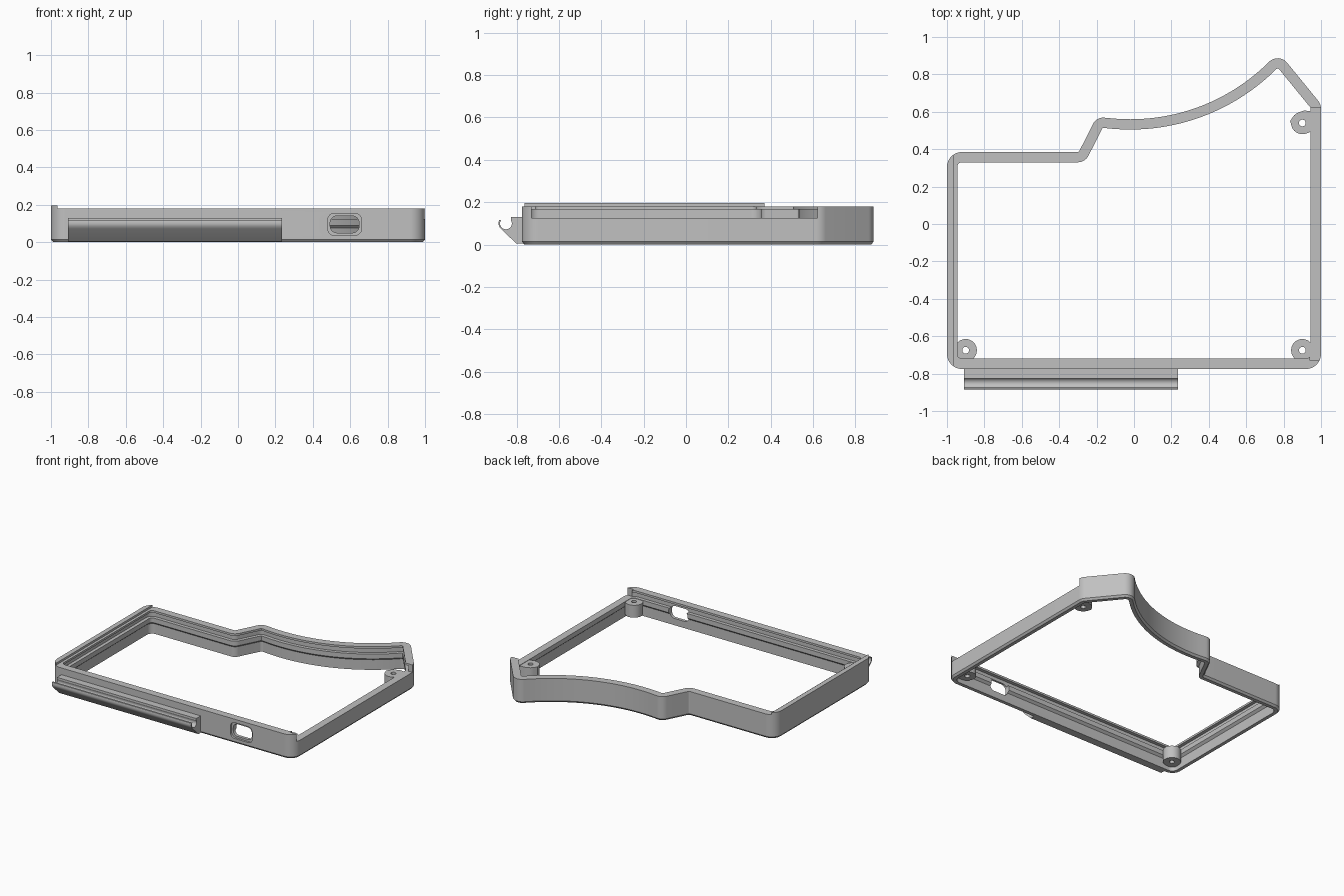
import bpy, bmesh
from math import sin, cos, pi, sqrt, tan
from mathutils import Vector

old = bpy.data.objects.get("Cube")
if old:
    bpy.data.objects.remove(old, do_unlink=True)

grey = bpy.data.materials.new("plain grey")
grey.use_nodes = True
GREY = (0.53, 0.53, 0.53, 1)
grey.diffuse_color = GREY
grey.node_tree.nodes["Principled BSDF"].inputs["Base Color"].default_value = GREY


def finish(name, bm):
    bmesh.ops.recalc_face_normals(bm, faces=bm.faces)
    mesh = bpy.data.meshes.new(name)
    bm.to_mesh(mesh)
    bm.free()
    mesh.materials.append(grey)
    ob = bpy.data.objects.new(name, mesh)
    bpy.context.collection.objects.link(ob)
    return ob


def activate(ob):
    bpy.ops.object.select_all(action='DESELECT')
    ob.select_set(True)
    bpy.context.view_layer.objects.active = ob


def smooth(ob):
    activate(ob)
    bpy.ops.object.shade_smooth_by_angle(angle=0.5)


def bridge(bm, lower, upper):
    """Join two closed rings of vertices with quads."""
    for i in range(len(lower)):
        j = (i + 1) % len(lower)
        bm.faces.new((lower[i], lower[j], upper[j], upper[i]))


def prism(name, points, vec):
    """Solid from a flat polygon of 3D points moved along a vector."""
    bm = bmesh.new()
    start = [bm.verts.new(p) for p in points]
    end = [bm.verts.new(Vector(p) + Vector(vec)) for p in points]
    bm.faces.new(start)
    bm.faces.new(end)
    bridge(bm, start, end)
    return finish(name, bm)


def cut(ob, cutter):
    activate(ob)
    mod = ob.modifiers.new("cut", 'BOOLEAN')
    mod.operation, mod.solver, mod.object = 'DIFFERENCE', 'EXACT', cutter
    bpy.ops.object.modifier_apply(modifier=mod.name)
    bpy.data.objects.remove(cutter, do_unlink=True)


def arc(cx, cy, r, a0, a1, n):
    return [(cx + r * cos(a0 + (a1 - a0) * i / n), cy + r * sin(a0 + (a1 - a0) * i / n))
            for i in range(n + 1)]


def fillet(corners, n=10):
    """Round each (x, y, radius) corner of a closed polygon."""
    out = []
    for i, (x, y, r) in enumerate(corners):
        p = Vector((x, y))
        if r == 0:
            out.append(p)
            continue
        a = (Vector(corners[i - 1][:2]) - p).normalized()
        b = (Vector(corners[(i + 1) % len(corners)][:2]) - p).normalized()
        half = a.angle(b) / 2
        t = r / tan(half)
        centre = p + (a + b).normalized() * (r / sin(half))
        start, end = p + a * t - centre, p + b * t - centre
        out += [centre + start.lerp(end, k / n).normalized() * r for k in range(n + 1)]
    return out


def inset(loop, d):
    """Move a counter-clockwise loop inward with mitred corners."""
    out = []
    for i, p in enumerate(loop):
        a = (p - loop[i - 1]).normalized()
        b = (loop[(i + 1) % len(loop)] - p).normalized()
        na, nb = Vector((-a.y, a.x)), Vector((-b.y, b.x))
        out.append(p + (na + nb) * (d / (1 + na.dot(nb))))
    return out


# Outline: straight sides with a sweeping concave back edge
N = 28
sweep = [(0.71 - 0.85 * i / N) for i in range(N + 1)]
corners = [(-1, -0.775, 0.08), (1, -0.775, 0.08), (1, 0.64, 0.07), (0.773, 0.918, 0.065)]
corners += [(x, 1.61 - sqrt(1.05 ** 2 - (x + 0.02) ** 2), 0) for x in sweep]
corners += [(-0.2, 0.572, 0.06), (-0.295, 0.385, 0.01), (-1, 0.385, 0.08)]
outline = fillet(corners)

# Frame wall: section with a sliding slot near the top and a ledge below it
section = [(0.012, 0), (0, 0.014), (0, 0.18), (0.055, 0.18), (0.055, 0.165), (0.03, 0.165),
           (0.03, 0.125), (0.055, 0.125), (0.055, 0.09), (0.038, 0.075), (0.038, 0)]
bm = bmesh.new()
rings = [[bm.verts.new((p.x, p.y, z)) for p in inset(outline, d)] for d, z in section]
for k, ring in enumerate(rings):
    bridge(bm, ring, rings[(k + 1) % len(rings)])
frame = finish("frame_wall", bm)

# Lowered left-hand wall where the panel slides in
opening = [(0.94, -0.73, 0.125), (1.1, -0.73, 0.125), (1.1, 0.62, 0.125), (0.94, 0.62, 0.125)]
cut(frame, prism("opening_cutter", opening, (0, 0, 0.2)))


# Port through the front wall: shallow recess, then opening
def port(x0, x1, z0, z1, depth):
    r = 0.035
    pts = fillet([(x0, z0, r), (x1, z0, r), (x1, z1, r), (x0, z1, r)], 6)
    return prism("port_cutter", [(p.x, -0.8, p.y) for p in pts], (0, depth, 0))


cut(frame, port(0.48, 0.66, 0.036, 0.154, 0.04))
cut(frame, port(0.493, 0.647, 0.05, 0.14, 0.15))
smooth(frame)

# Raised rim on the right-hand edge
rim = [(p.x, p.y, 0.179) for p in outline if p.x < -0.955]
smooth(prism("raised_rim", rim, (0, 0, 0.016)))


# Screw lugs
def lug(name, x, y, extra):
    bm = bmesh.new()
    for z in (0.03, 0.122):
        for px, py in arc(x, y, 0.06, 0, 2 * pi, 32)[:-1] + extra:
            bm.verts.new((px, py, z))
    bmesh.ops.convex_hull(bm, input=bm.verts)
    bmesh.ops.dissolve_limit(bm, angle_limit=0.01, verts=bm.verts, edges=bm.edges)
    ob = finish(name, bm)
    hole = arc(x, y, 0.018, 0, 2 * pi, 20)[:-1]
    cut(ob, prism("hole_cutter", [(px, py, 0) for px, py in hole], (0, 0, 0.2)))
    smooth(ob)


for side, name in ((-1, "front_right_lug"), (1, "front_left_lug")):
    lug(name, side * 0.9, -0.675, [(side * 0.962, -0.737)])
lug("back_left_lug", 0.9, 0.54, [(0.835, 0.55), (0.91, 0.607), (0.966, 0.6), (0.966, 0.5)])

# Hook rail along the front
hook = [(-0.765, 0.004), (-0.80, 0.004), (-0.872, 0.072), (-0.882, 0.085), (-0.886, 0.1),
        (-0.883, 0.115)]
hook += arc(-0.85, 0.1, 0.028, 0.8 * pi, 2.2 * pi, 18)
hook += [(-0.827, 0.13), (-0.765, 0.13)]
smooth(prism("hook_rail", [(-0.91, y, z) for y, z in hook], (1.145, 0, 0)))
